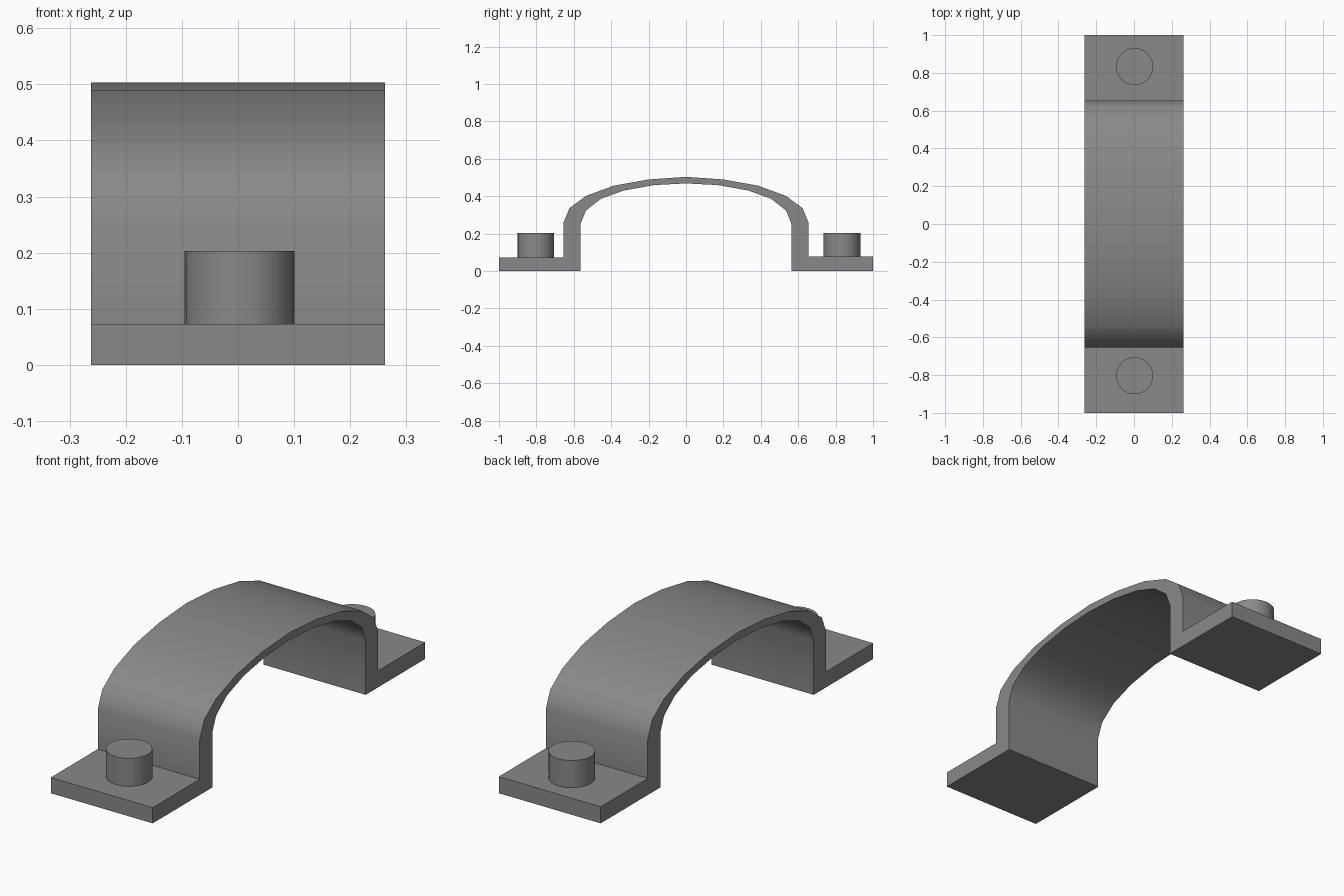
import bpy, bmesh, math

if "Cube" in bpy.data.objects:
    bpy.data.objects.remove(bpy.data.objects["Cube"])

HALF_W = 0.262

grey = bpy.data.materials.new("mid grey")
grey.diffuse_color = (0.25, 0.25, 0.25, 1)
grey.use_nodes = True
grey.node_tree.nodes["Principled BSDF"].inputs["Base Color"].default_value = grey.diffuse_color


def finish(name, bm, angle):
    bmesh.ops.recalc_face_normals(bm, faces=bm.faces)
    mesh = bpy.data.meshes.new(name)
    bm.to_mesh(mesh)
    bm.free()
    mesh.materials.append(grey)
    obj = bpy.data.objects.new(name, mesh)
    bpy.context.collection.objects.link(obj)
    bpy.ops.object.select_all(action='DESELECT')
    obj.select_set(True)
    bpy.context.view_layer.objects.active = obj
    bpy.ops.object.shade_smooth_by_angle(angle=math.radians(angle))
    return obj


# Strap: half profile (y, z) mirrored, then extruded across x
outer = [(1.0, 0.0), (1.0, 0.077), (0.655, 0.077), (0.655, 0.258), (0.623, 0.336),
         (0.535, 0.401), (0.385, 0.456), (0.2, 0.489)]
inner = [(0.17, 0.459), (0.333, 0.43), (0.455, 0.386), (0.535, 0.323),
         (0.563, 0.254), (0.563, 0.0)]


def mirrored(points):
    # the flange on the -y side is slightly thinner
    return [(-y, 0.073 if z == 0.077 else z) for y, z in reversed(points)]


profile = (outer + [(0, 0.503)] + mirrored(outer)
           + mirrored(inner) + [(0, 0.468)] + inner)
bm = bmesh.new()
face = bm.faces.new([bm.verts.new((-HALF_W, y, z)) for y, z in profile])
ext = bmesh.ops.extrude_face_region(bm, geom=[face], use_keep_orig=True)
new_verts = [g for g in ext["geom"] if isinstance(g, bmesh.types.BMVert)]
bmesh.ops.translate(bm, verts=new_verts, vec=(2 * HALF_W, 0, 0))
finish("strap", bm, 50)

# Bolt heads standing on the flanges
for name, y, base in (("front_bolt", -0.803, 0.073), ("back_bolt", 0.834, 0.077)):
    bm = bmesh.new()
    top = 0.203
    bmesh.ops.create_cone(bm, cap_ends=True, segments=24, radius1=0.098,
                          radius2=0.098, depth=top - base)
    bmesh.ops.translate(bm, verts=bm.verts, vec=(0.003, y, (top + base) / 2))
    finish(name, bm, 40)
